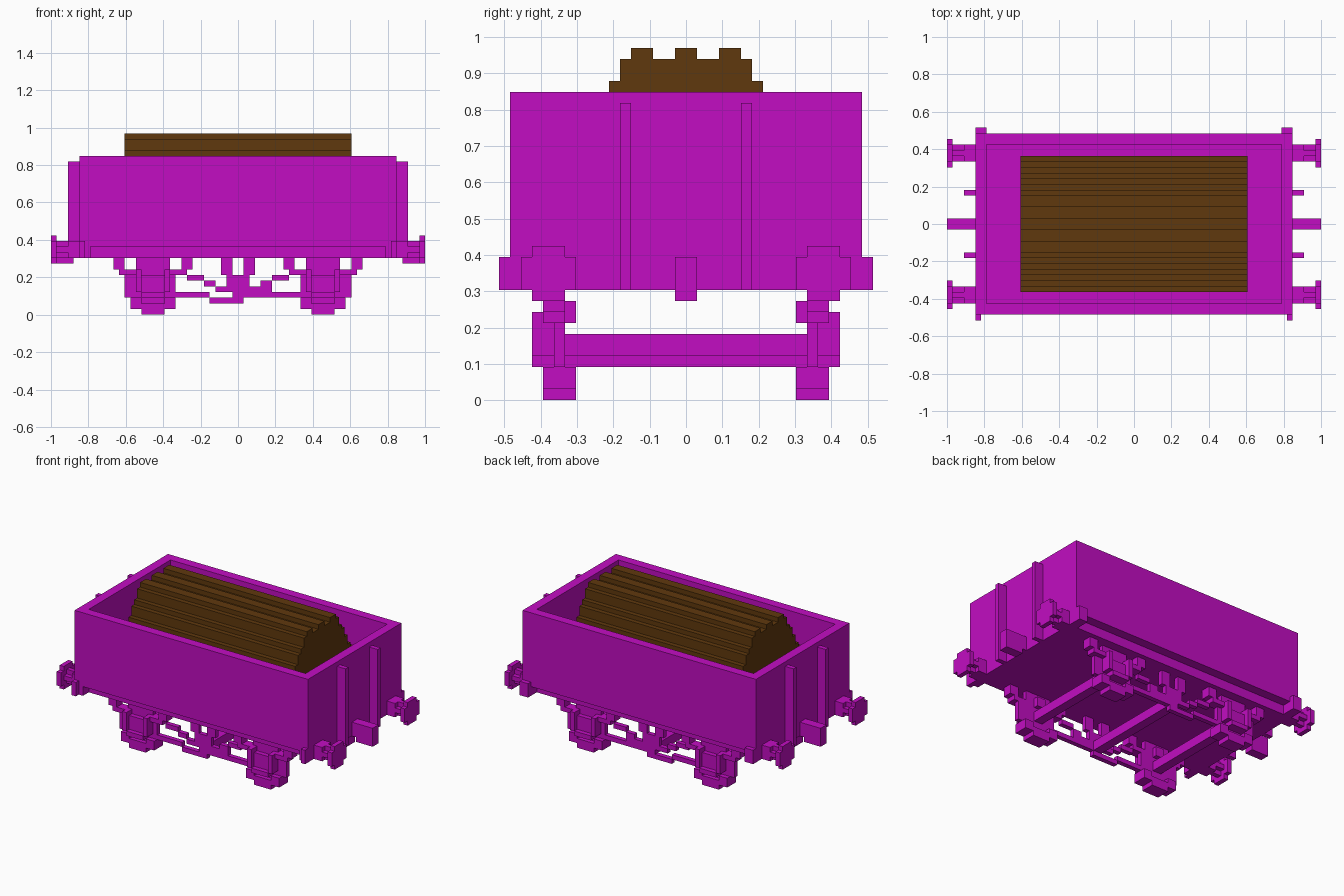
import bpy
import bmesh
from mathutils import Vector

UNIT = 2 / 66  # size of one building block

default_cube = bpy.data.objects.get("Cube")
if default_cube:
    bpy.data.objects.remove(default_cube, do_unlink=True)


def make_material(name, colour):
    material = bpy.data.materials.new(name)
    material.use_nodes = True
    material.diffuse_color = colour
    shader = next(n for n in material.node_tree.nodes if n.type == "BSDF_PRINCIPLED")
    shader.inputs["Base Color"].default_value = colour
    return material


magenta = make_material("magenta", (0.54, 0.004, 0.54, 1))
brown = make_material("brown", (0.117, 0.04, 0.004, 1))


def make_part(name, boxes, material=magenta, mirror_x=False, mirror_y=False):
    """Join boxes given as x, y and z ranges in blocks, optionally mirrored."""
    bm = bmesh.new()
    for xs, ys, zs in boxes:
        low, high = (Vector(corner) * UNIT for corner in zip(xs, ys, zs))
        verts = bmesh.ops.create_cube(bm, size=1)["verts"]
        for v in verts:
            v.co = (low + high) / 2 + v.co * (high - low)
    mesh = bpy.data.meshes.new(name)
    bm.to_mesh(mesh)
    bm.free()
    mesh.materials.append(material)
    part = bpy.data.objects.new(name, mesh)
    bpy.context.collection.objects.link(part)
    if mirror_x or mirror_y:
        mirror = part.modifiers.new("Mirror", "MIRROR")
        mirror.use_axis = (mirror_x, mirror_y, False)
        mirror.use_mirror_merge = False
    return part


def make_prism(name, outline, half_length, material):
    """Extrude an outline in the y-z plane along x."""
    bm = bmesh.new()
    face = bm.faces.new([bm.verts.new(Vector((-half_length, y, z)) * UNIT) for y, z in outline])
    grown = bmesh.ops.extrude_face_region(bm, geom=[face])["geom"]
    moved = [g for g in grown if isinstance(g, bmesh.types.BMVert)]
    bmesh.ops.translate(bm, verts=moved, vec=(2 * half_length * UNIT, 0, 0))
    bmesh.ops.recalc_face_normals(bm, faces=bm.faces)
    mesh = bpy.data.meshes.new(name)
    bm.to_mesh(mesh)
    bm.free()
    mesh.materials.append(material)
    part = bpy.data.objects.new(name, mesh)
    bpy.context.collection.objects.link(part)
    return part


# Open box body
make_part("side_wall", [((-28, 28), (14, 16), (12, 28))], mirror_y=True)
make_part("end_wall", [((26, 28), (-14, 14), (12, 28))], mirror_x=True)
make_part("floor", [((-26, 26), (-14, 14), (10, 13))])

# Headstocks with protruding ends
make_part("headstock", [
    ((26, 28), (-16, 16), (10, 12)),
    ((26, 28), (16, 17), (10, 13)),
    ((27, 28), (-17, -16), (10, 13)),
], mirror_x=True)
make_part("end_post", [((28, 30), (5, 6), (10, 27))], mirror_x=True, mirror_y=True)

# Buffers and coupling hooks
make_part("buffer", [
    ((28, 30), (11, 14), (10, 13)),
    ((30, 32), (11, 14), (11, 12)),
    ((30, 32), (12, 13), (10, 13)),
    ((32, 33), (10, 15), (10, 13)),
    ((32, 33), (11, 14), (9, 14)),
], mirror_x=True, mirror_y=True)
make_part("coupling_hook", [
    ((28, 33), (-1, 1), (10, 13)),
    ((29, 33), (-1, 1), (9, 10)),
], mirror_x=True)

# Axle guards, wheel rims and springs
make_part("axle_guard", [
    ((12, 18), (11, 12), (8, 10)),
    ((11, 20), (11, 12), (3, 8)),
    ((11, 19), (11, 12), (1, 3)),
], mirror_x=True, mirror_y=True)
make_part("wheel_rim", [
    ((13, 17), (10, 13), (0, 1)),
    ((11, 13), (10, 13), (1, 3)),
    ((17, 19), (10, 13), (1, 3)),
    ((13, 17), (10, 13), (1, 2)),
], mirror_x=True, mirror_y=True)
make_part("axle_box", [
    ((13, 17), (12, 13), (3, 7)),
    ((13, 17), (13, 14), (3, 4)),
    ((12, 13), (12, 14), (4, 8)),
    ((17, 18), (12, 14), (4, 8)),
], mirror_x=True, mirror_y=True)
make_part("spring_hanger", [
    ((8, 10), (11, 13), (8, 10)),
    ((20, 22), (11, 13), (8, 10)),
    ((9, 12), (11, 13), (7, 8)),
    ((18, 21), (11, 13), (7, 8)),
    ((14, 16), (10, 11), (7, 9)),
], mirror_x=True, mirror_y=True)

# Cross bars under the floor
make_part("axle", [((14, 16), (-11, 11), (4, 6))], mirror_x=True)
make_part("brake_cross_bar", [((-1, 1), (-12, 12), (3, 5))])

# Brake linkage on each side
make_part("brake_hanger", [((1, 3), (11, 12), (7, 10))], mirror_x=True, mirror_y=True)
make_part("brake_linkage", [
    ((-2, 2), (11, 12), (4, 7)),
    ((-9, -6), (11, 12), (6, 7)),
    ((-6, -4), (11, 12), (5, 6)),
    ((-4, -2), (11, 12), (4, 5)),
    ((-11, -5), (11, 12), (3, 4)),
    ((-5, 1), (11, 12), (2, 3)),
    ((-1, 2), (11, 12), (3, 4)),
    ((2, 11), (11, 12), (3, 4)),
    ((2, 4), (11, 12), (4, 5)),
    ((4, 6), (11, 12), (4, 6)),
    ((6, 9), (11, 12), (6, 7)),
], mirror_y=True)

# Stepped heap of long timber, with three ridges on top
half = [(1, 32), (1, 31), (3, 31), (3, 32), (5, 32), (5, 31), (6, 31), (6, 29)]
height = 29
for width, drop in zip(range(7, 13), (1, 2, 2, 1, 3, 7)):
    half += [(width, height), (width, height - drop)]
    height -= drop
half = [p for i, p in enumerate(half) if i == 0 or p != half[i - 1]]
make_prism("timber_load", half + [(-y, z) for y, z in reversed(half)], 20, brown)
